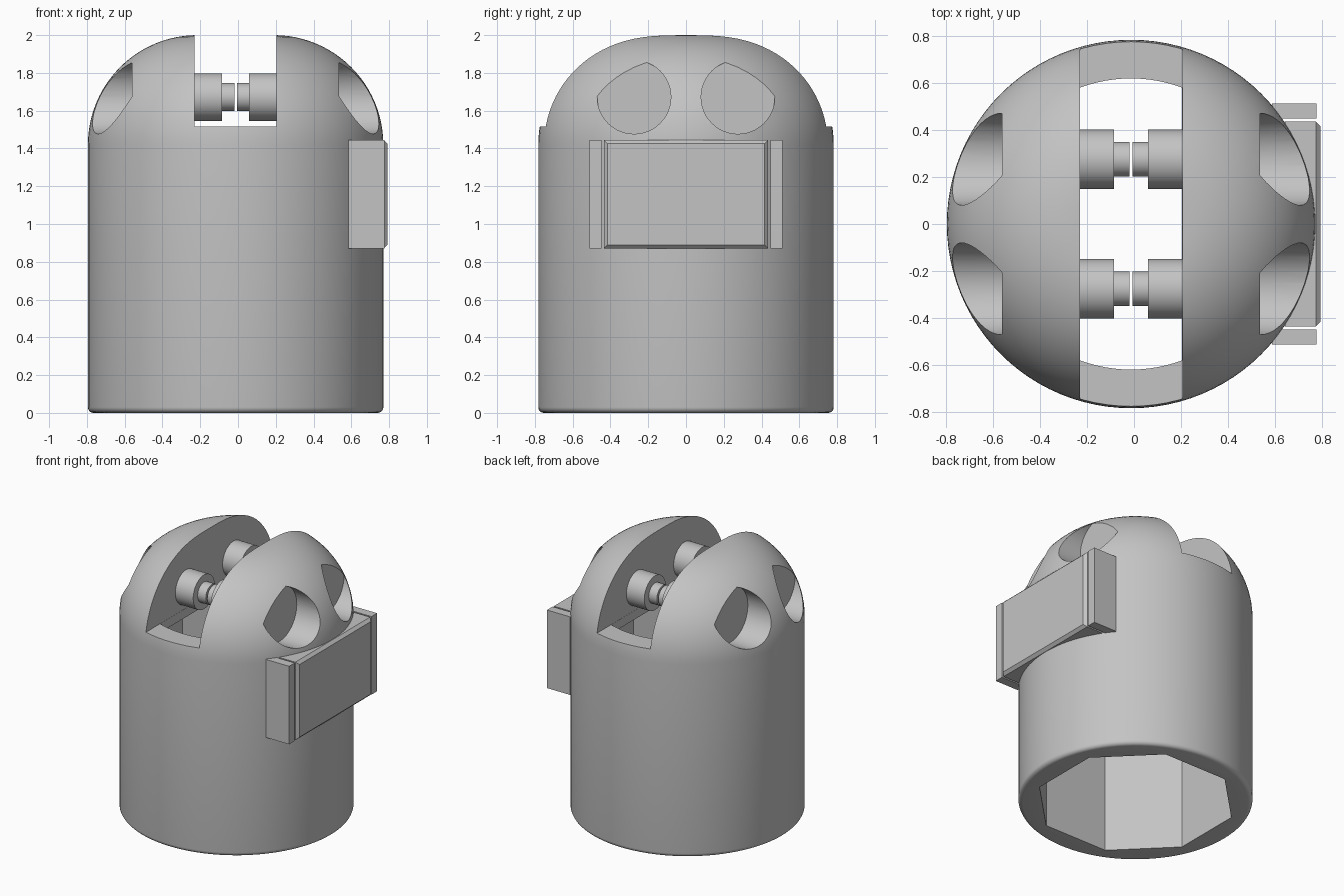
import bpy, bmesh, math
from mathutils import Matrix, Vector

if "Cube" in bpy.data.objects:
    bpy.data.objects.remove(bpy.data.objects["Cube"])

CX = -0.0125           # axis of the body
R, FILLET = 0.782, 0.58
EYE_Y, EYE_Z = 0.275, 1.672
HALF_SLOT = 0.2175

grey = bpy.data.materials.new("plain_grey")
grey.use_nodes = True
colour = (0.55, 0.55, 0.55, 1)
grey.diffuse_color = colour
grey.node_tree.nodes["Principled BSDF"].inputs["Base Color"].default_value = colour


def make(name, bm):
    bmesh.ops.recalc_face_normals(bm, faces=bm.faces)
    mesh = bpy.data.meshes.new(name)
    bm.to_mesh(mesh)
    bm.free()
    mesh.materials.append(grey)
    obj = bpy.data.objects.new(name, mesh)
    bpy.context.collection.objects.link(obj)
    return obj


def box(name, lo, hi):
    bm = bmesh.new()
    lo, hi = Vector(lo), Vector(hi)
    bmesh.ops.create_cube(bm, size=1, matrix=Matrix.Translation((lo + hi) / 2)
                          @ Matrix.Diagonal((*(hi - lo), 1)))
    return make(name, bm)


def prism(name, outline, z0, z1):
    bm = bmesh.new()
    face = bm.faces.new([bm.verts.new((CX + x, y, z0)) for x, y in outline])
    top = bmesh.ops.extrude_face_region(bm, geom=[face])["geom"]
    verts = [v for v in top if isinstance(v, bmesh.types.BMVert)]
    bmesh.ops.translate(bm, verts=verts, vec=(0, 0, z1 - z0))
    return make(name, bm)


def lathe_x(name, profile, y, z, steps=48):
    """Turn (x, radius) points around an axis along x."""
    bm = bmesh.new()
    rings = [[bm.verts.new((x, y + r * math.cos(2 * math.pi * i / steps),
                            z + r * math.sin(2 * math.pi * i / steps)))
              for i in range(steps)] for x, r in profile]
    for a, b in zip(rings, rings[1:]):
        for i in range(steps):
            j = (i + 1) % steps
            bm.faces.new((a[i], a[j], b[j], b[i]))
    bm.faces.new(rings[0])
    bm.faces.new(rings[-1])
    return make(name, bm)


def activate(obj):
    bpy.ops.object.select_all(action="DESELECT")
    obj.select_set(True)
    bpy.context.view_layer.objects.active = obj


def smooth(obj):
    activate(obj)
    bpy.ops.object.shade_smooth_by_angle(angle=math.radians(30))


def cut(obj, cutter):
    mod = obj.modifiers.new("cut", "BOOLEAN")
    mod.operation, mod.solver, mod.object = "DIFFERENCE", "EXACT", cutter
    activate(obj)
    bpy.ops.object.modifier_apply(modifier=mod.name)
    bpy.data.objects.remove(cutter)


def ring(radius, count, phase=0):
    return [(radius * math.cos(2 * math.pi * (i + phase) / count),
             radius * math.sin(2 * math.pi * (i + phase) / count)) for i in range(count)]


# Domed body: turned profile with a small foot fillet and a large crown fillet
foot = 0.03
profile = []
for i in range(6):
    a = math.pi / 2 * i / 5
    profile.append((R - foot + foot * math.sin(a), foot - foot * math.cos(a)))
for i in range(25):
    a = math.pi / 2 * i / 24
    profile.append((R - FILLET + FILLET * math.cos(a), 2 - FILLET + FILLET * math.sin(a)))
body = lathe_x("domed_body", [(z, r) for r, z in profile], 0, 0, 96)
body.data.transform(Matrix.Translation((CX, 0, 0)) @ Matrix.Rotation(-math.pi / 2, 4, "Y"))
# Keep the body upright whichever way the turn went
if min(v.co.z for v in body.data.vertices) < -0.5:
    body.data.transform(Matrix.Scale(-1, 4, (0, 0, 1)))
    body.data.flip_normals()

# Eight-sided cavity open at the bottom, round near the top
cut(body, prism("cavity_cutter", ring(0.62 / math.cos(math.pi / 8), 8, 0.5), -0.1, 1.38))
cut(body, prism("cavity_top_cutter", ring(0.619, 64), 1.3, 1.45))

# Slot across the crown, opening down into the cavity
cut(body, box("slot_cutter", (CX - HALF_SLOT, -1, 1.515), (CX + HALF_SLOT, 1, 2.2)))
half = math.asin((HALF_SLOT - 0.001) / 0.618)
arc = [(0.618 * math.sin(half * i / 6), 0.618 * math.cos(half * i / 6)) for i in range(-6, 7)]
cut(body, prism("shaft_cutter", arc + [(-x, -y) for x, y in arc], 1.42, 1.6))

# Four blind round sockets, two on each side
for sx in (-1, 1):
    for sy in (-1, 1):
        cut(body, lathe_x("socket_cutter", [(CX + sx * 0.5475, 0.195), (CX + sx, 0.195)],
                          sy * EYE_Y, EYE_Z))
smooth(body)

# Stepped pegs facing each other across the slot
for sx, side in ((-1, "right"), (1, "left")):
    for sy, end in ((-1, "front"), (1, "back")):
        steps = [(0.225, 0.126), (0.072, 0.126), (0.072, 0.074), (0.006, 0.074)]
        smooth(lathe_x(f"{end}_{side}_peg", [(CX + sx * x, r) for x, r in steps],
                       sy * EYE_Y, EYE_Z))

# Side panel with a chamfered face, held between two bars
panel = box("side_panel", (0.64, -0.435, 0.87), (0.792, 0.435, 1.445))
bm = bmesh.new()
bm.from_mesh(panel.data)
edges = [e for e in bm.edges if all(v.co.x > 0.7 for v in e.verts)]
bmesh.ops.bevel(bm, geom=edges, offset=0.02, segments=1, affect="EDGES")
bm.to_mesh(panel.data)
bm.free()
for sy, end in ((-1, "front"), (1, "back")):
    y0, y1 = sorted((sy * 0.447, sy * 0.512))
    box(f"{end}_panel_bar", (0.585, y0, 0.87), (0.775, y1, 1.445))
